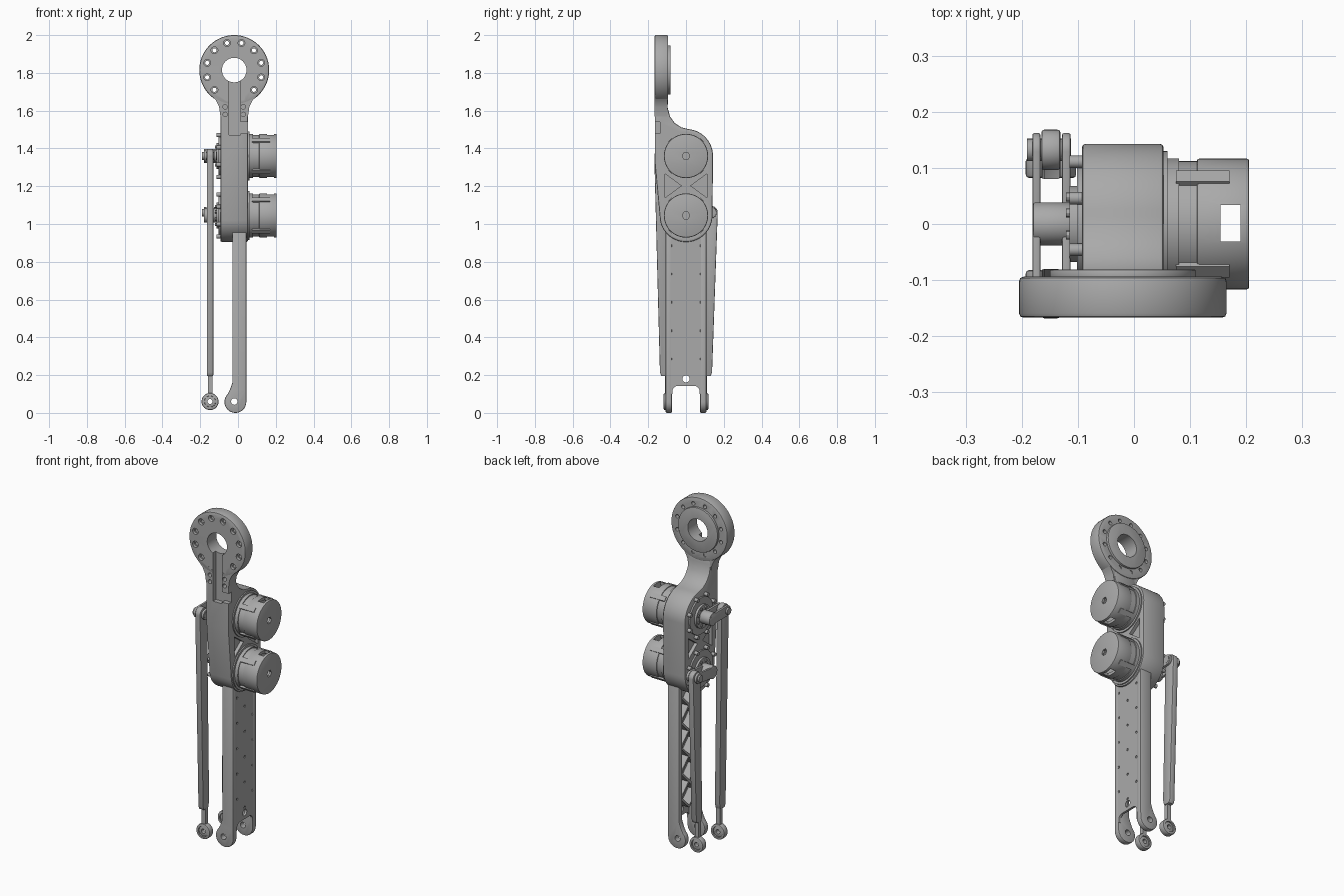
import bpy, bmesh
from math import sin, cos, pi, radians, atan2
from mathutils import Matrix, Vector

if "Cube" in bpy.data.objects:
    bpy.data.objects.remove(bpy.data.objects["Cube"])

metal = bpy.data.materials.new("machined_grey")
metal.use_nodes = True
GREY = (0.4, 0.4, 0.4, 1)
metal.diffuse_color = GREY
metal.node_tree.nodes["Principled BSDF"].inputs["Base Color"].default_value = GREY
parts = []


def arc(u, v, r, a0, a1, n=20):
    steps = [radians(a0 + (a1 - a0) * i / n) for i in range(n + 1)]
    return [(u + r * cos(a), v + r * sin(a)) for a in steps]


def extrude(name, pts, axis, a, b):
    """Prism from a 2D outline: (y, z) along x, or (x, z) along y."""
    bm = bmesh.new()
    place = lambda p, d: (d, p[0], p[1]) if axis == "x" else (p[0], d, p[1])
    low = [bm.verts.new(place(p, a)) for p in pts]
    high = [bm.verts.new(place(p, b)) for p in pts]
    bm.faces.new(low)
    bm.faces.new(high[::-1])
    for i in range(len(pts)):
        j = (i + 1) % len(pts)
        bm.faces.new((low[i], high[i], high[j], low[j]))
    bmesh.ops.recalc_face_normals(bm, faces=bm.faces)
    mesh = bpy.data.meshes.new(name)
    bm.to_mesh(mesh)
    bm.free()
    mesh.materials.append(metal)
    ob = bpy.data.objects.new(name, mesh)
    bpy.context.collection.objects.link(ob)
    parts.append(ob)
    return ob


def disc(name, axis, u, v, r, a, b, n=48):
    return extrude(name, arc(u, v, r, 0, 360 - 360 / n, n - 1), axis, a, b)


def box(name, x0, x1, y0, y1, z0, z1):
    return extrude(name, [(y0, z0), (y1, z0), (y1, z1), (y0, z1)], "x", x0, x1)


def capsule(name, p, q, r, a, b):
    t = atan2(q[1] - p[1], q[0] - p[0]) * 180 / pi
    pts = arc(*p, r, t + 90, t + 270) + arc(*q, r, t - 90, t + 90)
    return extrude(name, pts, "x", a, b)


def finish(ob, bevel=0, cutters=()):
    """Bake the bevel first and then the cuts into the mesh."""
    if bevel:
        mod = ob.modifiers.new("edge", "BEVEL")
        mod.width, mod.segments, mod.angle_limit = bevel, 2, radians(40)
    for c in cutters:
        mod = ob.modifiers.new("cut", "BOOLEAN")
        mod.operation, mod.solver, mod.object = "DIFFERENCE", "EXACT", c
    bpy.context.view_layer.update()
    graph = bpy.context.evaluated_depsgraph_get()
    mesh = bpy.data.meshes.new_from_object(ob.evaluated_get(graph))
    ob.modifiers.clear()
    ob.data = mesh
    return ob


def discard(cutters):
    for c in cutters:
        parts.remove(c)
        bpy.data.objects.remove(c)


MID, RING_Z = -0.02, 1.815
MOTORS = (1.36, 1.045)

# Mounting ring, its neck flare and the main housing
ring = disc("mounting_ring", "y", MID, RING_Z, 0.185, -0.167, -0.094, 72)
boss = disc("ring_boss", "y", MID, RING_Z, 0.13, -0.1, -0.081, 64)
side = [(0.073, 1.57), (0.08, 1.62), (0.097, 1.655), (0.13, 1.69)]
flare = extrude("neck_flare", [(MID + x, z) for x, z in side]
                + [(MID - x, z) for x, z in side[::-1]], "y", -0.166, -0.099)
outline = ([(-0.165, 1.66), (-0.165, 1.32), (-0.137, 1.02)]
           + arc(0, 1.045, 0.14, 200, 360, 24)
           + arc(0, 1.36, 0.143, 0, 85, 14)
           + [(-0.025, 1.512), (-0.06, 1.535), (-0.085, 1.57), (-0.098, 1.62), (-0.1, 1.66)])
housing = extrude("housing", outline, "x", -0.093, 0.053)

bore = disc("bore", "y", MID, RING_Z, 0.065, -0.3, 0.1)
slot = box("slot", -0.048, 0.012, -0.3, -0.138, 1.47, 1.8)
foot = box("slot_foot", -0.03, 0.1, -0.3, -0.138, 1.48, 1.54)
bolts = []
for k in range(12):
    a = radians(15 + 30 * k)
    x, z = MID + 0.148 * cos(a), RING_Z + 0.148 * sin(a)
    bolts += [disc("hole", "y", x, z, 0.011, -0.3, 0.1, 16),
              disc("counterbore", "y", x, z, 0.018, -0.3, -0.15, 20)]
neck_holes = [disc("hole", "y", MID + s * 0.048, z, 0.012, -0.3, -0.12, 16)
              for s in (-1, 1) for z in (1.58, 1.62)]
pockets = []
for s in (-1, 1):
    tri = [(s * 0.025, 1.2025), (s * 0.11, 1.265), (s * 0.11, 1.14)]
    pockets += [extrude("pocket", tri, "x", -0.2, -0.073), extrude("pocket", tri, "x", 0.033, 0.2)]
finish(ring, 0.008, [bore, slot] + bolts)
finish(boss, 0.003, [bore] + bolts)
finish(flare, 0, [slot] + neck_holes)
finish(housing, 0.007, [slot, foot] + neck_holes + pockets)
discard([bore, slot, foot] + bolts + neck_holes + pockets)

# Motors on the left, with output flanges on the right
for label, z in zip(("upper", "lower"), MOTORS):
    disc(label + "_motor_seat", "x", 0, z, 0.13, 0.04, 0.06, 64)
    disc(label + "_motor_base", "x", 0, z, 0.117, 0.055, 0.08, 64)
    disc(label + "_motor_stator", "x", 0, z, 0.112, 0.075, 0.115, 64)
    can = disc(label + "_motor_can", "x", 0, z, 0.1165, 0.112, 0.205, 64)
    cuts = [disc("hollow", "x", 0, z, 0.1, 0.13, 0.192),
            box("window", 0.154, 0.19, -0.031, 0.034, z - 0.2, z + 0.2),
            disc("socket", "x", 0, z, 0.02, 0.18, 0.3, 6)]
    finish(can, 0.004, cuts)
    discard(cuts)
    for k in range(4):
        tab = box(label + "_motor_tab", 0.075, 0.17, -0.014, 0.014, 0.1, 0.121)
        tab.data.transform(Matrix.Translation((0, 0, z)) @ Matrix.Rotation(radians(45 + 90 * k), 4, "X"))
    disc(label + "_output_flange", "x", 0, z, 0.108, -0.102, -0.09, 64)
    disc(label + "_output_disc", "x", 0, z, 0.068, -0.115, -0.1)
    for k in range(8):
        a = radians(22.5 + 45 * k)
        disc(label + "_flange_bolt", "x", 0.12 * cos(a), z + 0.12 * sin(a), 0.011, -0.115, -0.09, 16)
        disc(label + "_disc_bolt", "x", 0.052 * cos(a), z + 0.052 * sin(a), 0.008, -0.121, -0.11, 12)

# Lower channel: two flanges with lugs, a drilled web and lattice ribs
pin_hole = disc("pin_hole", "y", MID, 0.06, 0.017, -0.3, 0.3, 24)
flange_shape = ([(-0.03, 1.0), (-0.03, 0.16), (-0.042, 0.125)]
                + arc(-0.014, 0.058, 0.058, 135, 360) + [(0.045, 0.12), (0.045, 1.0)])
for label, s in (("front", -1), ("rear", 1)):
    finish(extrude(label + "_channel_flange", flange_shape, "y", s * 0.074, s * 0.108), 0.006, [pin_hole])
discard([pin_hole])

web = extrude("channel_web", [(-0.095, 1.0), (-0.095, 0.1), (-0.072, 0.1)]
              + arc(-0.045, 0.115, 0.027, 180, 90, 6) + arc(0.045, 0.115, 0.027, 90, 0, 6)
              + [(0.072, 0.1), (0.095, 0.1), (0.095, 1.0)], "x", 0.031, 0.0445)
holes = [disc("hole", "x", 0, 0.18, 0.019, -0.1, 0.1, 24)]
nodes = [0.81 - 0.15 * k for k in range(5)]
for z in nodes:
    spots = [(0, z), (-0.072, z + 0.075), (0.072, z + 0.075)]
    holes += [disc("hole", "x", y, h, 0.007, 0.04, 0.1, 12) for y, h in spots]
    for s in (-1, 1):
        for t in (-1, 1):
            if z + t * 0.075 > 0.2:
                capsule("lattice_rib", (0, z), (s * 0.075, z + t * 0.075), 0.006, -0.022, 0.033)
finish(web, 0, holes)
discard(holes)

# Push rods, their ball-joint ends and the cranks that drive them
for label, s, z in (("front", -1, 1.36), ("rear", 1, 1.06)):
    py = s * 0.132
    hub_z = MOTORS[0] if s < 0 else MOTORS[1]
    beam = [(s * y, h) for y, h in arc(0.132, z, 0.036, 0, 180)
            + [(0.098, z - 0.06), (0.08, 0.23), (0.088, 0.195), (0.13, 0.195), (0.138, 0.215)]]
    finish(extrude(label + "_push_rod", beam, "x", -0.165, -0.131), 0.005)
    box(label + "_rod_stem", -0.16, -0.136, min(s * 0.088, s * 0.112), max(s * 0.088, s * 0.112), 0.09, 0.2)
    eye = disc(label + "_rod_eye", "y", -0.148, 0.06, 0.045, s * 0.082, s * 0.118)
    ball_seat = disc("ball_seat", "y", -0.148, 0.06, 0.03, -0.3, 0.3)
    finish(eye, 0.006, [ball_seat])
    ball = disc(label + "_rod_ball", "y", -0.148, 0.06, 0.0305, s * 0.087, s * 0.113)
    ball_hole = disc("ball_hole", "y", -0.148, 0.06, 0.013, -0.3, 0.3, 20)
    finish(ball, 0.006, [ball_hole])
    discard([ball_seat, ball_hole])
    for a, b in ((-0.181, -0.167), (-0.128, -0.113)):
        finish(capsule(label + "_crank_plate", (0, hub_z), (py, z), 0.03, a, b), 0.003)
    finish(disc(label + "_crank_hub", "x", 0, hub_z, 0.038, -0.18, -0.11), 0.003)
    disc(label + "_crank_pin", "x", py, z, 0.02, -0.191, -0.112, 24)

# Smooth curved faces while keeping machined edges crisp
bpy.ops.object.select_all(action="DESELECT")
for ob in parts:
    ob.select_set(True)
bpy.context.view_layer.objects.active = housing
bpy.ops.object.shade_smooth_by_angle(angle=radians(30))
